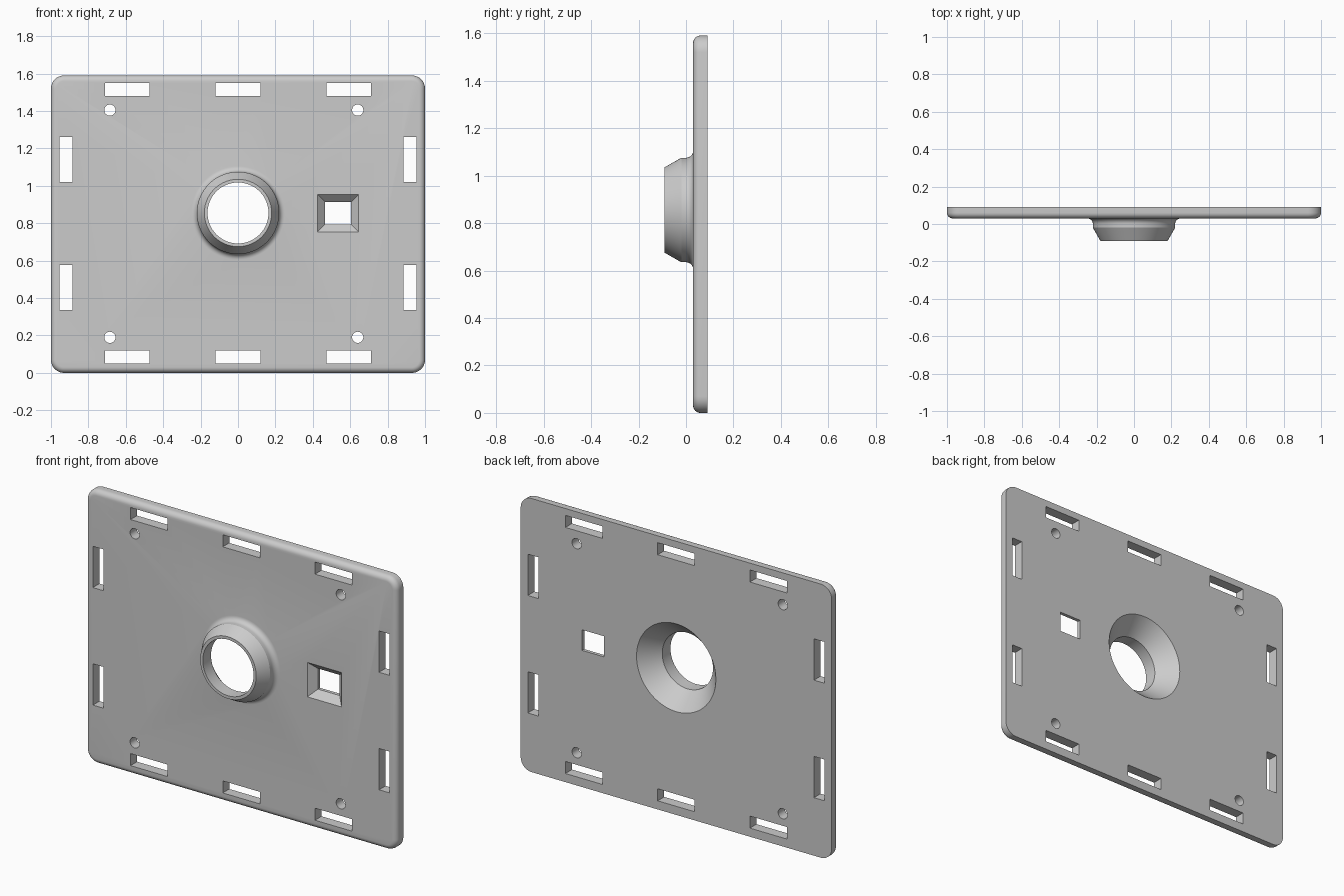
import bpy, bmesh, math

if "Cube" in bpy.data.objects:
    bpy.data.objects.remove(bpy.data.objects["Cube"])

BACK, FRONT, TIP = 0.09, 0.03, -0.09
H = 1.59
ROUND = 0.03          # rounding of the front rim
BOSS = (0.0, 0.855)   # centre of the round collar (x, z)

grey = bpy.data.materials.new("light grey")
grey.diffuse_color = (0.6, 0.6, 0.6, 1)
grey.use_nodes = True
grey.node_tree.nodes["Principled BSDF"].inputs["Base Color"].default_value = grey.diffuse_color


def loft(name, rings):
    """Closed solid through rings of equal point count, capped at both ends."""
    bm = bmesh.new()
    loops = [[bm.verts.new(p) for p in ring] for ring in rings]
    n = len(loops[0])
    for a, b in zip(loops, loops[1:]):
        for i in range(n):
            bm.faces.new((a[i], a[(i + 1) % n], b[(i + 1) % n], b[i]))
    bm.faces.new(loops[0])
    bm.faces.new(loops[-1])
    bmesh.ops.recalc_face_normals(bm, faces=bm.faces)
    mesh = bpy.data.meshes.new(name)
    bm.to_mesh(mesh)
    bm.free()
    mesh.materials.append(grey)
    obj = bpy.data.objects.new(name, mesh)
    bpy.context.collection.objects.link(obj)
    return obj


def revolve(name, centre, profile, n=96):
    """Solid of revolution about the y direction; profile is (radius, y)."""
    cx, cz = centre
    angles = [2 * math.pi * i / n for i in range(n)]
    return loft(name, [[(cx + r * math.cos(a), y, cz + r * math.sin(a)) for a in angles]
                       for r, y in profile])


def box_ring(x0, x1, z0, z1, y):
    return [(x0, y, z0), (x1, y, z0), (x1, y, z1), (x0, y, z1)]


def round_ring(inset, y, radius=0.07, steps=8):
    """Rounded rectangle outline of the plate, shrunk by inset."""
    pts = []
    r = radius - inset
    corners = [(1, 1), (-1, 1), (-1, -1), (1, -1)]
    for k, (sx, sz) in enumerate(corners):
        for i in range(steps + 1):
            a = math.pi / 2 * (k + i / steps)
            pts.append((sx * (1 - radius) + r * math.cos(a), y,
                        H / 2 + sz * (H / 2 - radius) + r * math.sin(a)))
    return pts


def combine(target, other, operation):
    bpy.context.view_layer.objects.active = target
    mod = target.modifiers.new(operation, 'BOOLEAN')
    mod.operation = operation
    mod.solver = 'EXACT'
    mod.object = other
    bpy.ops.object.modifier_apply(modifier=mod.name)
    bpy.data.objects.remove(other, do_unlink=True)


# Plate: square back edge, rounded front rim
arc = [math.pi / 2 * i / 6 for i in range(7)]
rings = [round_ring(0, BACK)]
rings += [round_ring(ROUND * (1 - math.cos(a)), FRONT + ROUND * (1 - math.sin(a))) for a in arc]
plate = loft("wall_plate", rings)

# Collar: fillet at the plate, short cylinder, tapered nose
fillet = [(0.25 - 0.03 * math.sin(a), 0.03 * math.cos(a)) for a in arc]
collar = revolve("collar", BOSS, [(0.25, 0.05)] + fillet + [(0.22, -0.02), (0.18, TIP)])
combine(plate, collar, 'UNION')

# Bore: wide cone from the back, then a straight hole through the nose
combine(plate, revolve("bore", BOSS, [(0.264, 0.10), (0.255, BACK), (0.163, -0.015), (0.163, -0.12)]),
        'DIFFERENCE')

# Long slots around the border
slots = []
for x in (-0.593, 0, 0.593):
    for z in (0.085, H - 0.075):
        slots.append((x - 0.119, x + 0.119, z - 0.035, z + 0.035))
for x in (-0.92, 0.92):
    for z in (0.457, 1.14):
        slots.append((x - 0.034, x + 0.034, z - 0.12, z + 0.12))
for s in slots:
    combine(plate, loft("slot", [box_ring(*s, -0.05), box_ring(*s, 0.15)]), 'DIFFERENCE')

# Screw holes
for x in (-0.685, 0.64):
    for z in (0.19, 1.405):
        combine(plate, revolve("screw_hole", (x, z), [(0.03, -0.05), (0.03, 0.15)], 32), 'DIFFERENCE')

# Square window: bevelled sides at the front, straight lip at the back
window = [box_ring(0.535 - w, 0.535 + w, 0.854 - h, 0.854 + h, y)
          for w, h, y in ((0.12, 0.11, 0.02), (0.11, 0.10, FRONT), (0.07, 0.06, 0.07), (0.07, 0.06, 0.15))]
combine(plate, loft("window", window), 'DIFFERENCE')

# Smooth the curves, keep the hard edges
bpy.ops.object.select_all(action='DESELECT')
plate.select_set(True)
bpy.context.view_layer.objects.active = plate
bpy.ops.object.shade_smooth_by_angle(angle=math.radians(25))
